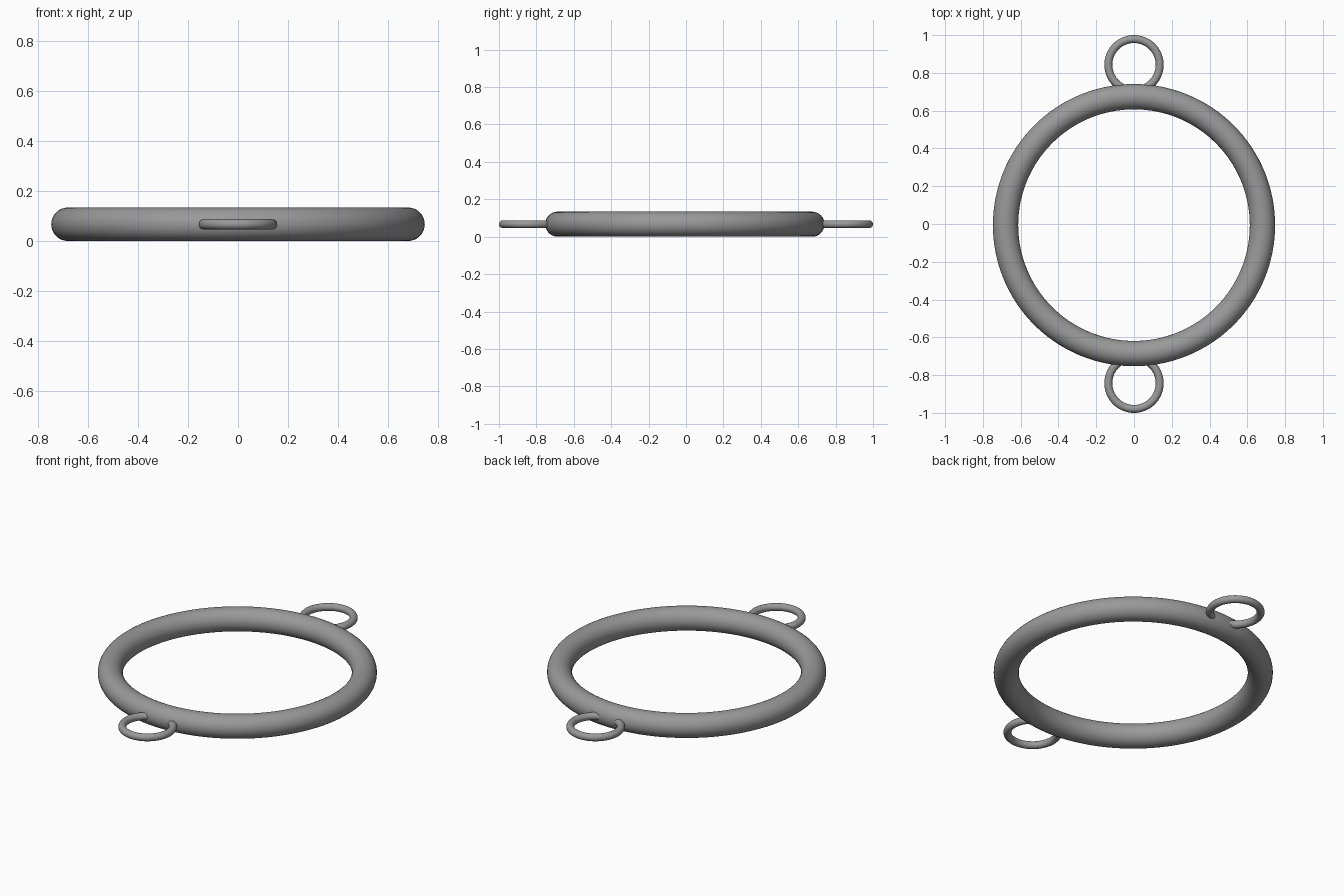
import bpy

if "Cube" in bpy.data.objects:
    bpy.data.objects.remove(bpy.data.objects["Cube"])

# One flat grey for the whole model
grey = bpy.data.materials.new("grey metal")
grey.diffuse_color = (0.32, 0.32, 0.32, 1)
grey.use_nodes = True
grey.node_tree.nodes["Principled BSDF"].inputs["Base Color"].default_value = grey.diffuse_color

MID_Z = 0.067


def ring(name, y, radius, thickness, segments, sides):
    bpy.ops.mesh.primitive_torus_add(
        location=(0, y, MID_Z), major_radius=radius, minor_radius=thickness,
        major_segments=segments, minor_segments=sides)
    obj = bpy.context.object
    obj.name = name
    obj.data.materials.append(grey)
    bpy.ops.object.shade_smooth()
    return obj


# Large hoop
ring("main_ring", -0.006, 0.68, 0.067, 128, 32)

# Small loops set into the hoop, front and back
for name, side in (("front_loop", -1), ("back_loop", 1)):
    ring(name, side * 0.843, 0.136, 0.021, 64, 20)
